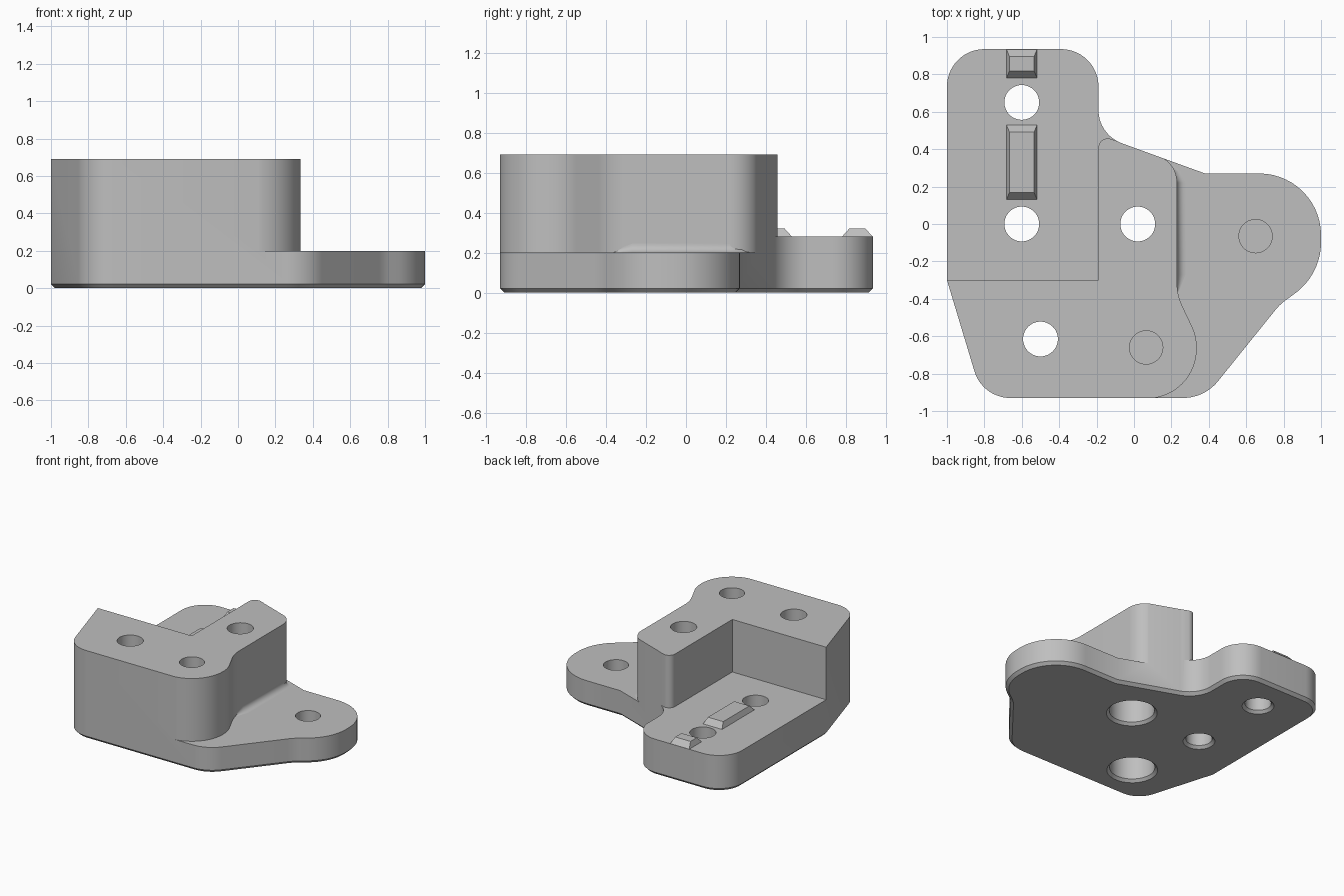
import bpy, bmesh
from math import cos, sin, pi, tan
from mathutils import Vector

if "Cube" in bpy.data.objects:
    bpy.data.objects.remove(bpy.data.objects["Cube"])

grey = bpy.data.materials.new("plain grey")
grey.use_nodes = True
color = (0.52, 0.52, 0.52, 1)
grey.diffuse_color = color
grey.node_tree.nodes["Principled BSDF"].inputs["Base Color"].default_value = color


def rounded(corners, steps=14):
    """Polygon outline with each (x, y, radius) corner replaced by an arc."""
    pts = []
    for i, (x, y, r) in enumerate(corners):
        p = Vector((x, y))
        if r == 0:
            pts.append(p)
            continue
        a = (Vector(corners[i - 1][:2]) - p).normalized()
        b = (Vector(corners[(i + 1) % len(corners)][:2]) - p).normalized()
        half = a.angle(b) / 2
        centre = p + (a + b).normalized() * (r / sin(half))
        start = p + a * (r / tan(half)) - centre
        end = p + b * (r / tan(half)) - centre
        sweep = pi - 2 * half
        for k in range(steps + 1):
            t = k / steps
            pts.append(centre + (start * sin((1 - t) * sweep) + end * sin(t * sweep)) / sin(sweep))
    return pts


def finish(name, bm):
    bmesh.ops.recalc_face_normals(bm, faces=bm.faces[:])
    mesh = bpy.data.meshes.new(name)
    bm.to_mesh(mesh)
    bm.free()
    mesh.materials.append(grey)
    ob = bpy.data.objects.new(name, mesh)
    bpy.context.collection.objects.link(ob)
    return ob


def loft(name, rings):
    """Solid through a list of matching closed rings, capped at both ends."""
    bm = bmesh.new()
    loops = [[bm.verts.new(p) for p in ring] for ring in rings]
    n = len(loops[0])
    for lo, hi in zip(loops, loops[1:]):
        for i in range(n):
            j = (i + 1) % n
            bm.faces.new((lo[i], lo[j], hi[j], hi[i]))
    bm.faces.new(loops[0])
    bm.faces.new(loops[-1])
    return finish(name, bm)


def prism(name, corners, z0, z1):
    pts = rounded(corners)
    return loft(name, [[(p.x, p.y, z) for p in pts] for z in (z0, z1)])


def lathe(name, x, y, profile, n=48):
    return loft(name, [[(x + r * cos(2 * pi * i / n), y + r * sin(2 * pi * i / n), z)
                        for i in range(n)] for r, z in profile])


def cut(body, cutter):
    mod = body.modifiers.new("cut", 'BOOLEAN')
    mod.operation, mod.solver, mod.object = 'DIFFERENCE', 'EXACT', cutter
    bpy.context.view_layer.objects.active = body
    bpy.ops.object.modifier_apply(modifier=mod.name)
    bpy.data.objects.remove(cutter)


def smooth(ob):
    bpy.ops.object.select_all(action='DESELECT')
    ob.select_set(True)
    bpy.context.view_layer.objects.active = ob
    bpy.ops.object.shade_smooth_by_angle(angle=pi / 6)


# Full-height body following the outer outline
TOP, TAB, PLATE = 0.69, 0.28, 0.2
body = prism("bracket_body", [
    (-1, -0.3, 0), (-1, 0.935, 0.2), (-0.19, 0.935, 0.2), (-0.19, 0.477, 0.19),
    (0.38, 0.27, 0), (1, 0.27, 0.33), (1, -0.27, 0.34), (0.78, -0.43, 0.3),
    (0.377, -0.93, 0.24), (-0.81, -0.93, 0.2)], 0, TOP)

# Chamfer around the underside
bm = bmesh.new()
bm.from_mesh(body.data)
rim = [e for e in bm.edges if all(v.co.z < 0.001 for v in e.verts)]
bmesh.ops.bevel(bm, geom=rim, offset=0.022, segments=1, affect='EDGES')
bm.to_mesh(body.data)
bm.free()

# Lower the back tab and the side plate
cut(body, prism("tab_cutter", [
    (-1.2, -0.3, 0), (-0.19, -0.3, 0), (-0.19, 0.478, 0.05), (0.2, 0.34, 0),
    (0.2, 1.2, 0), (-1.2, 1.2, 0)], TAB, 1))
cut(body, prism("plate_cutter", [
    (0, 0.412, 0), (0.23, 0.328, 0.15), (0.23, -0.38, 0.3), (0.335, -0.6, 0.26),
    (0.335, -0.933, 0.265), (0, -0.933, 0), (0, -1.2, 0), (1.2, -1.2, 0),
    (1.2, 0.8, 0), (0, 0.8, 0)], PLATE, 1))

# Through holes: plain on the tab, counterbored below the tall block
R, BORE, LIP = 0.093, 0.16, 0.02
for x, y in ((-0.6, 0.65), (-0.6, 0)):
    cut(body, lathe("hole_cutter", x, y, [(R + 2 * LIP, -LIP), (R, LIP), (R, 1)]))
for x, y in ((0.02, 0), (-0.5, -0.615)):
    cut(body, lathe("bore_cutter", x, y, [
        (BORE + 2 * LIP, -LIP), (BORE, LIP), (BORE, 0.3), (R, 0.3), (R, 1)]))

# Blind holes open at the top
for x, y, floor in ((0.65, -0.065, 0.06), (0.065, -0.66, 0.3)):
    cut(body, lathe("blind_cutter", x, y, [(R - 0.004, floor), (R - 0.004, 1)]))
smooth(body)


# Tapered locating ridges on the tab
def ridge(name, y0, y1):
    rings = []
    for z, dx, dy in ((TAB - 0.02, 0, 0), (TAB, 0, 0), (TAB + 0.042, 0.016, 0.038)):
        a, b = 0.082 - dx, -0.6
        rings.append([(b - a, y0 + dy, z), (b + a, y0 + dy, z),
                      (b + a, y1 - dy, z), (b - a, y1 - dy, z)])
    loft(name, rings)


ridge("long_ridge", 0.13, 0.53)
ridge("short_ridge", 0.78, 0.934)

# Concave fillet where the block wall meets the side plate
sections = []
for y, x, r in ((-0.36, 0.23, 0.01), (-0.27, 0.23, 0.045), (0.22, 0.23, 0.045),
                (0.28, 0.21, 0.04), (0.34, 0.16, 0.02)):
    arc = [(x + r * (1 - cos(a)), y, PLATE + r * (1 - sin(a)))
           for a in (k * pi / 16 for k in range(9))]
    sections.append(arc + [(x + r, y, PLATE - 0.01), (x - 0.02, y, PLATE - 0.01),
                           (x - 0.02, y, PLATE + r)])
smooth(loft("wall_fillet", sections))
